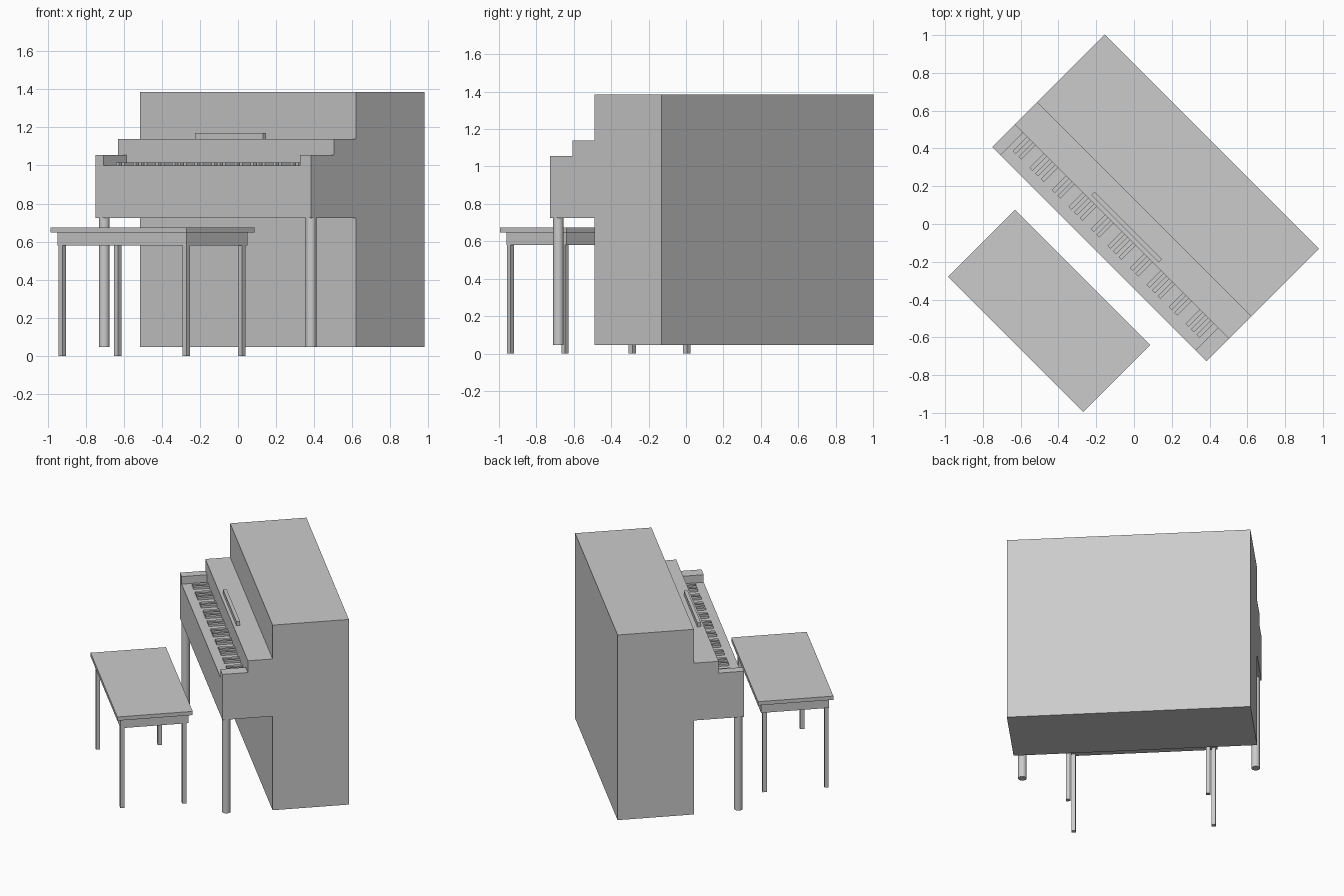
import bpy, bmesh, math
from mathutils import Matrix, Vector

cube = bpy.data.objects.get("Cube")
if cube:
    bpy.data.objects.remove(cube, do_unlink=True)

grey = bpy.data.materials.new("plain_grey")
grey.use_nodes = True
grey.diffuse_color = (0.6, 0.6, 0.6, 1)
grey.node_tree.nodes["Principled BSDF"].inputs["Base Color"].default_value = (0.6, 0.6, 0.6, 1)

# Everything is laid out along the keyboard (x) and depth (y), then turned
TURN = Matrix.Rotation(math.radians(-45), 4, 'Z')


def finish(name, bm):
    bmesh.ops.recalc_face_normals(bm, faces=bm.faces)
    bm.transform(TURN)
    mesh = bpy.data.meshes.new(name)
    bm.to_mesh(mesh)
    bm.free()
    mesh.materials.append(grey)
    obj = bpy.data.objects.new(name, mesh)
    bpy.context.collection.objects.link(obj)
    return obj


def add_box(bm, x, y, z):
    size = Vector((x[1] - x[0], y[1] - y[0], z[1] - z[0]))
    mid = Vector((sum(x), sum(y), sum(z))) / 2
    bmesh.ops.create_cube(bm, size=1, matrix=Matrix.Translation(mid) @ Matrix.Diagonal(size).to_4x4())


def box(name, x, y, z):
    bm = bmesh.new()
    add_box(bm, x, y, z)
    return finish(name, bm)


# Piano case: stepped side profile swept across the width
LEFT, RIGHT = -0.819, 0.785
FRONT, SHELF, BODY, BACK = -0.242, -0.073, 0.092, 0.6
KEY_TOP = 1.0
profile = [(BODY, 0.045), (BACK, 0.045), (BACK, 1.385), (BODY, 1.385), (BODY, 1.14),
           (SHELF, 1.14), (SHELF, KEY_TOP), (FRONT, KEY_TOP), (FRONT, 0.725), (BODY, 0.725)]
bm = bmesh.new()
side = bm.faces.new([bm.verts.new((LEFT, y, z)) for y, z in profile])
swept = bmesh.ops.extrude_face_region(bm, geom=[side], use_keep_orig=True)["geom"]
bmesh.ops.translate(bm, vec=(RIGHT - LEFT, 0, 0),
                    verts=[v for v in swept if isinstance(v, bmesh.types.BMVert)])
finish("piano_case", bm)

# Cheek blocks at both ends of the keyboard
KEYS_L, KEYS_R = -0.757, 0.702
box("cheek_block_right", (LEFT, KEYS_L), (FRONT, SHELF), (KEY_TOP, 1.055))
box("cheek_block_left", (KEYS_R, RIGHT), (FRONT, SHELF), (KEY_TOP, 1.055))

# Raised keys in groups of two and three
OCTAVES = 5
pitch = (KEYS_R - KEYS_L) / (OCTAVES * 7)
bm = bmesh.new()
for octave in range(OCTAVES):
    for step in (1, 2, 4, 5, 6):
        x = KEYS_L + pitch * (octave * 7 + step)
        add_box(bm, (x - 0.011, x + 0.011), (-0.18, SHELF), (KEY_TOP, 1.015))
finish("raised_keys", bm)

# Music rest on the shelf
box("music_rest", (-0.269, 0.237), (-0.052, -0.028), (1.14, 1.17))

# Round piano legs
for name, x in (("piano_leg_right", -0.783), ("piano_leg_left", 0.754)):
    bm = bmesh.new()
    bmesh.ops.create_cone(bm, cap_ends=True, segments=32, radius1=0.028, radius2=0.028,
                          depth=0.68, matrix=Matrix.Translation((x, -0.211, 0.385)))
    leg = finish(name, bm)
    bpy.ops.object.select_all(action='DESELECT')
    leg.select_set(True)
    bpy.context.view_layer.objects.active = leg
    bpy.ops.object.shade_smooth_by_angle(angle=math.radians(40))

# Bench: seat, apron and square legs
box("bench_seat", (-0.499, 0.513), (-0.894, -0.392), (0.648, 0.675))
box("bench_apron", (-0.474, 0.488), (-0.869, -0.417), (0.58, 0.648))
for side_name, x in (("right", -0.45), ("left", 0.472)):
    for end_name, y in (("front", -0.855), ("back", -0.443)):
        box(f"bench_leg_{end_name}_{side_name}", (x - 0.014, x + 0.014),
            (y - 0.014, y + 0.014), (0, 0.58))
